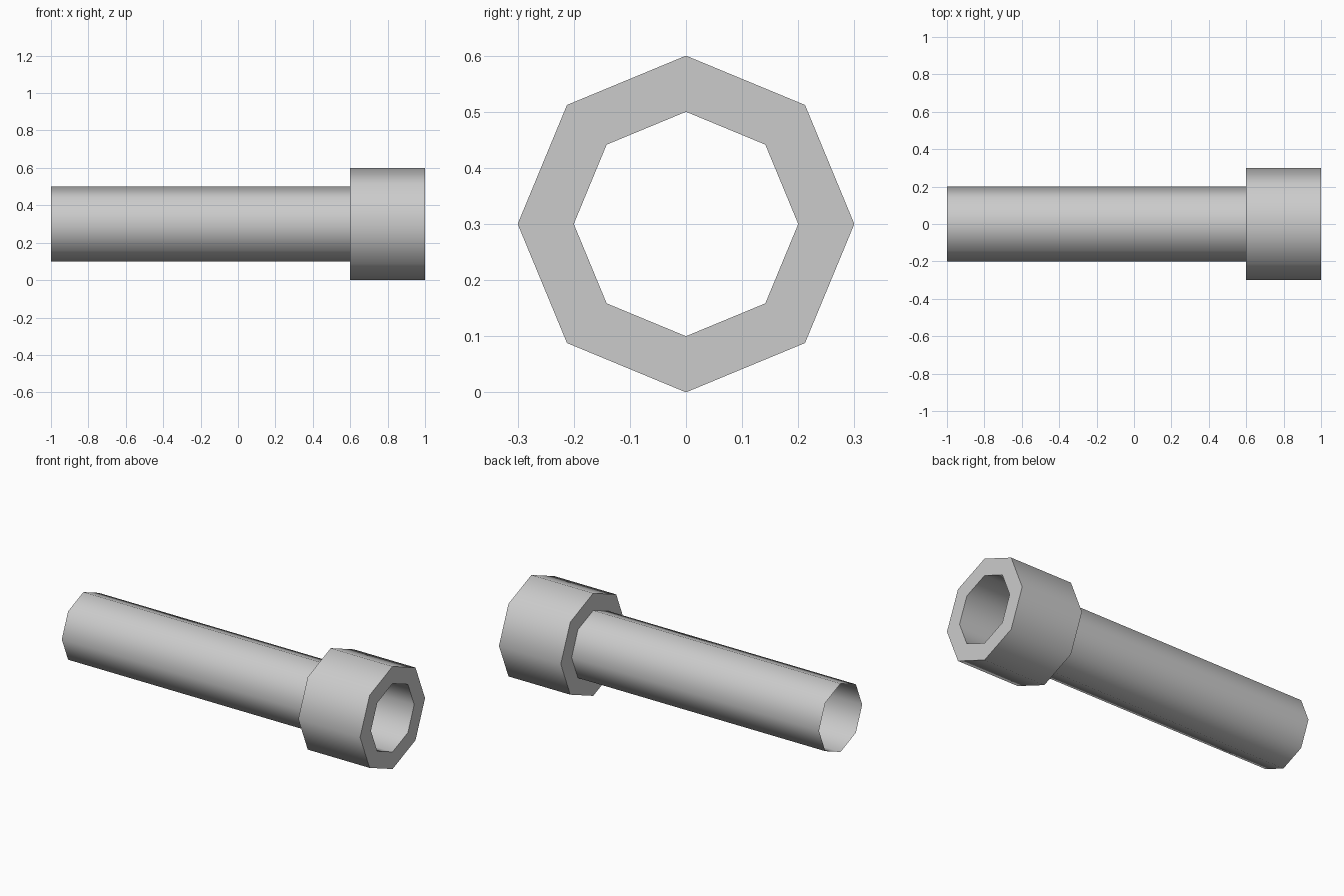
import bpy, bmesh, math

if "Cube" in bpy.data.objects:
    bpy.data.objects.remove(bpy.data.objects["Cube"])

SIDES = 8
AXIS_Z = 0.3

grey = bpy.data.materials.new("light grey")
grey.diffuse_color = (0.6, 0.6, 0.6, 1)
grey.use_nodes = True
grey.node_tree.nodes["Principled BSDF"].inputs["Base Color"].default_value = grey.diffuse_color


def lathe_x(name, profile):
    """Sweep (x, radius) points around the lengthwise axis as an open shell."""
    bm = bmesh.new()
    rings = []
    for x, r in profile:
        ring = []
        for i in range(SIDES):
            a = 2 * math.pi * i / SIDES
            ring.append(bm.verts.new((x, r * math.cos(a), AXIS_Z + r * math.sin(a))))
        rings.append(ring)
    for a, b in zip(rings, rings[1:]):
        for i in range(SIDES):
            j = (i + 1) % SIDES
            bm.faces.new((a[i], a[j], b[j], b[i]))
    bmesh.ops.remove_doubles(bm, verts=bm.verts, dist=1e-5)
    mesh = bpy.data.meshes.new(name)
    bm.normal_update()
    # Faces wind so that a left-to-right profile faces outward
    side = next(f for f in bm.faces if abs(f.normal.x) < 0.5)
    centre = side.calc_center_median()
    if side.normal.y * centre.y + side.normal.z * (centre.z - AXIS_Z) < 0:
        bmesh.ops.reverse_faces(bm, faces=bm.faces)
    bm.to_mesh(mesh)
    bm.free()
    mesh.materials.append(grey)
    obj = bpy.data.objects.new(name, mesh)
    bpy.context.collection.objects.link(obj)
    # Round the sides, keep the right-angled rims crisp
    bpy.ops.object.select_all(action='DESELECT')
    obj.select_set(True)
    bpy.context.view_layer.objects.active = obj
    bpy.ops.object.shade_smooth_by_angle(angle=math.radians(60))
    return obj


# Thin open pipe
lathe_x("pipe", [(-1, 0.2), (0.6, 0.2)])
# Thick collar: back shoulder, outer wall, front rim, bore
lathe_x("collar", [(0.6, 0.2), (0.6, 0.3), (1, 0.3), (1, 0.2), (0.6, 0.2)])
